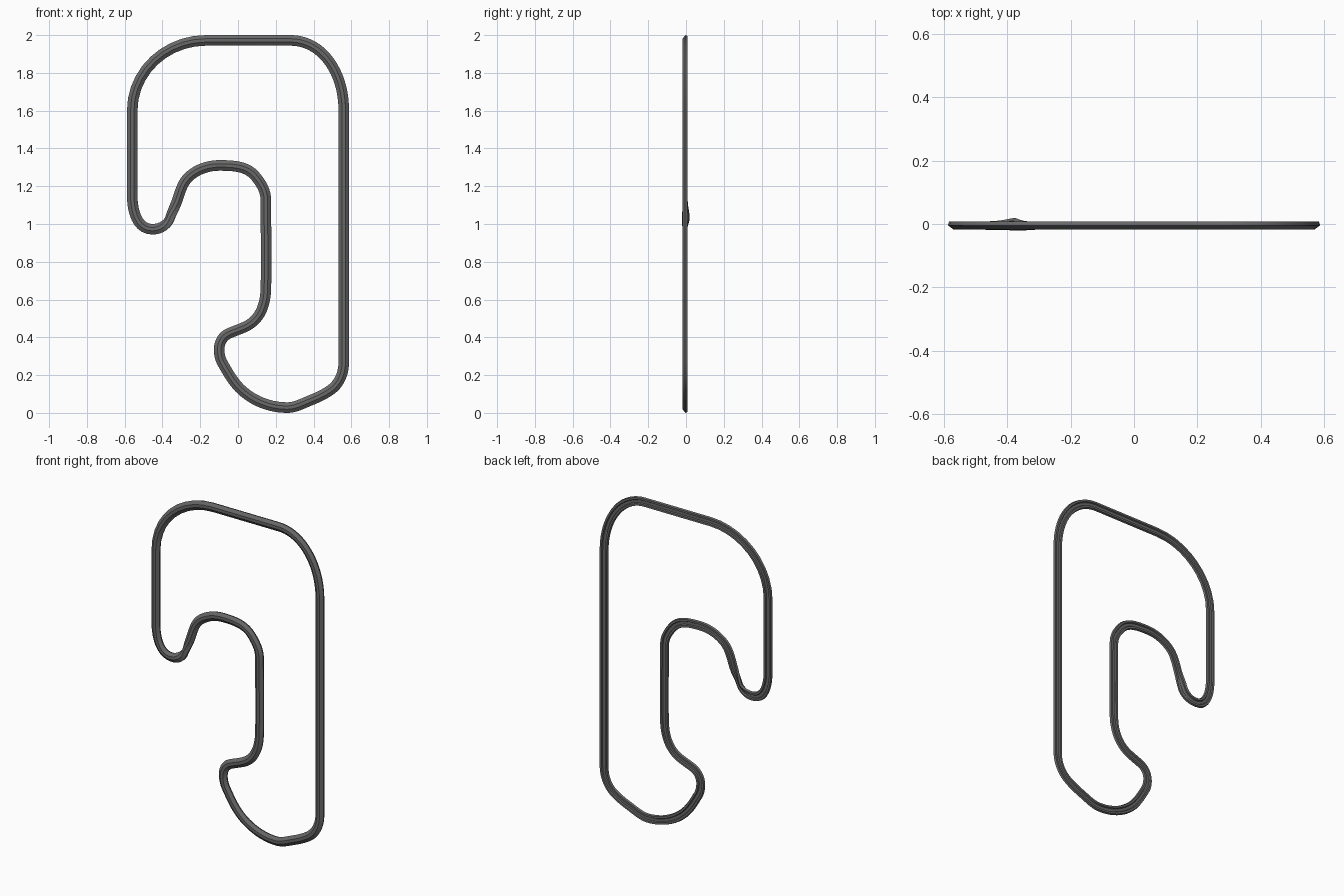
import bpy, bmesh, math
from mathutils import Vector

cube = bpy.data.objects.get("Cube")
if cube:
    bpy.data.objects.remove(cube, do_unlink=True)

# Material
grey = bpy.data.materials.new("dark grey")
grey.use_nodes = True
colour = (0.14, 0.14, 0.14, 1)
grey.diffuse_color = colour
grey.node_tree.nodes["Principled BSDF"].inputs["Base Color"].default_value = colour

# Centre line of the circuit: x, z, heading in degrees
PATH = [
    (-0.56, 1.15, 90), (-0.56, 1.6, 90), (-0.17, 1.972, 0), (0.28, 1.972, 0),
    (0.468, 1.88, -50), (0.56, 1.6, -90), (0.56, 0.27, -90), (0.495, 0.125, -143),
    (0.38, 0.065, -158), (0.26, 0.028, -180), (0.02, 0.12, -222), (-0.08, 0.26, -240),
    (-0.1, 0.335, -270), (-0.05, 0.42, -335), (0.06, 0.468, -328), (0.147, 0.65, -272),
    (0.147, 1.13, -270), (0.09, 1.255, -230), (-0.1, 1.31, -180), (-0.255, 1.255, -140),
    (-0.32, 1.13, -108), (-0.36, 1.03, -110), (-0.453, 0.972, -180),
]

# Half of the cross-section (across, depth): bevelled front, grooved back
HALF = [(0.009, -0.018), (0.028, -0.004), (0.024, 0.008), (0.012, 0.008), (0.008, 0.001)]
SECTION = HALF + [(-u, y) for u, y in reversed(HALF)]


def heading(deg):
    a = math.radians(deg)
    return Vector((math.cos(a), math.sin(a)))


def sample_path():
    """Points and tangents along cubic curves joining the path stations."""
    out = []
    for i, (x, z, h) in enumerate(PATH):
        x2, z2, h2 = PATH[(i + 1) % len(PATH)]
        p0, p3 = Vector((x, z)), Vector((x2, z2))
        d0, d3 = heading(h), heading(h2)
        reach = (p3 - p0).length * (0.33 + 0.06 * (1 - d0.dot(d3)))
        p1, p2 = p0 + d0 * reach, p3 - d3 * reach
        steps = 1 if h == h2 else 10
        for k in range(steps):
            t = k / steps
            s = 1 - t
            p = p0 * s**3 + p1 * (3 * s * s * t) + p2 * (3 * s * t * t) + p3 * t**3
            d = (p1 - p0) * (s * s) + (p2 - p1) * (2 * s * t) + (p3 - p2) * (t * t)
            out.append((p, d.normalized()))
    return out


# Sweep the section, banking it at the hairpin
bm = bmesh.new()
rings = []
bank_centre = Vector((-0.37, 1.03))
for p, d in sample_path():
    bank = math.radians(30) * math.exp(-((p - bank_centre).length / 0.06) ** 2)
    c, s = math.cos(bank), math.sin(bank)
    side = Vector((d.y, -d.x))
    ring = []
    for u, y in SECTION:
        across, depth = u * c - y * s, u * s + y * c
        q = p + side * across
        ring.append(bm.verts.new((q.x, depth, q.y)))
    rings.append(ring)

n = len(SECTION)
for i, ring in enumerate(rings):
    after = rings[(i + 1) % len(rings)]
    for j in range(n):
        k = (j + 1) % n
        bm.faces.new((ring[j], ring[k], after[k], after[j]))
bmesh.ops.recalc_face_normals(bm, faces=bm.faces)

mesh = bpy.data.meshes.new("circuit_track")
bm.to_mesh(mesh)
bm.free()
mesh.materials.append(grey)
track = bpy.data.objects.new("circuit_track", mesh)
bpy.context.collection.objects.link(track)
bpy.context.view_layer.objects.active = track
track.select_set(True)
bpy.ops.object.shade_smooth_by_angle(angle=math.radians(25))
